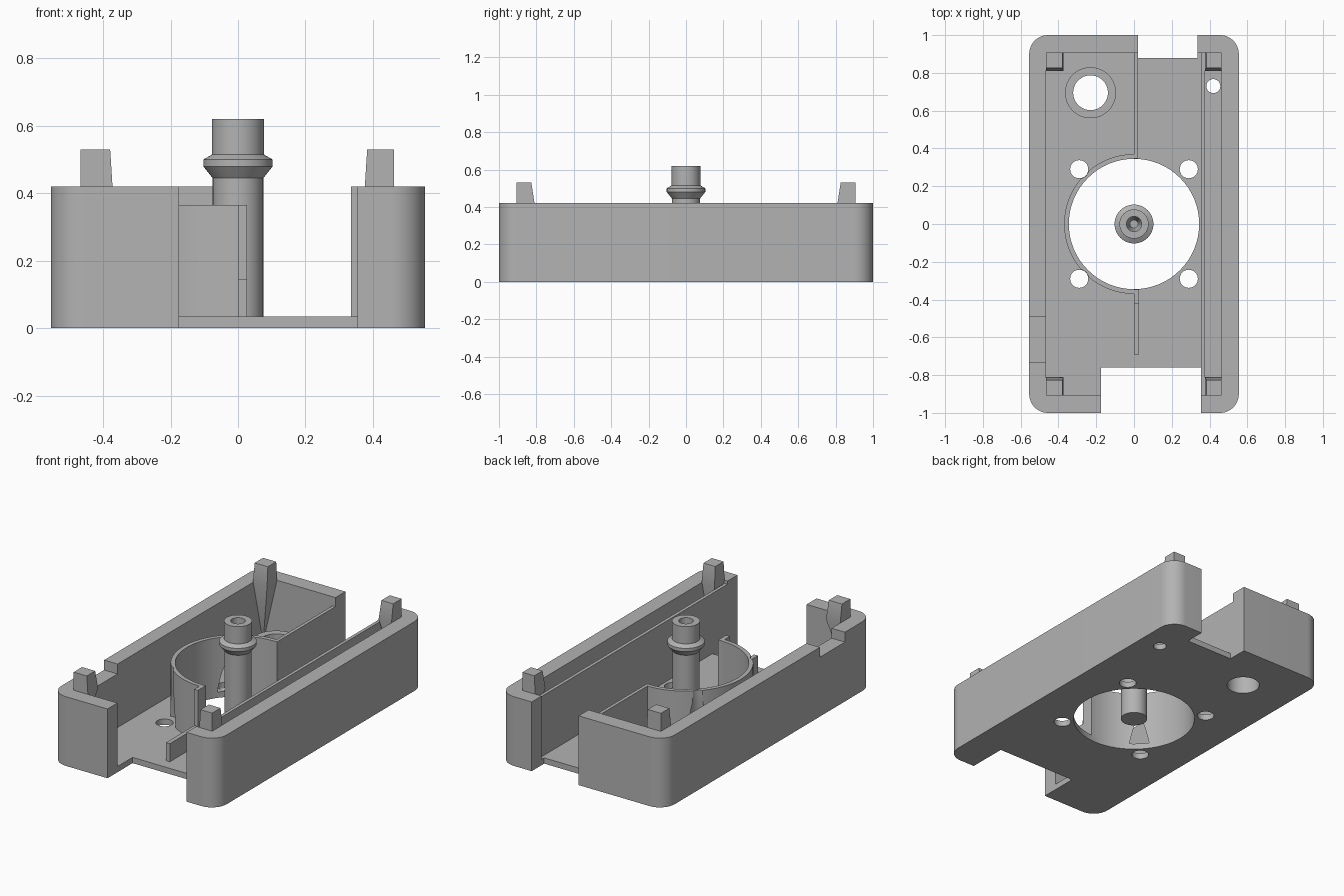
import bpy, bmesh
from math import sin, cos, pi, radians

if "Cube" in bpy.data.objects:
    bpy.data.objects.remove(bpy.data.objects["Cube"], do_unlink=True)

grey = bpy.data.materials.new("plain grey")
grey.use_nodes = True
grey.diffuse_color = (0.45, 0.45, 0.45, 1)
grey.node_tree.nodes["Principled BSDF"].inputs["Base Color"].default_value = grey.diffuse_color

HEIGHT, FLOOR = 0.42, 0.035
WALL_TOP = 0.365


def make(name, bm):
    bmesh.ops.recalc_face_normals(bm, faces=bm.faces)
    mesh = bpy.data.meshes.new(name)
    bm.to_mesh(mesh)
    bm.free()
    mesh.materials.append(grey)
    ob = bpy.data.objects.new(name, mesh)
    bpy.context.collection.objects.link(ob)
    return ob


def loft(name, rings):
    """Skin a stack of equal-length closed rings and cap both ends."""
    bm = bmesh.new()
    rows = [[bm.verts.new(p) for p in ring] for ring in rings]
    n = len(rows[0])
    for a, b in zip(rows, rows[1:]):
        for i in range(n):
            j = (i + 1) % n
            bm.faces.new((a[i], a[j], b[j], b[i]))
    bm.faces.new(rows[0])
    bm.faces.new(rows[-1])
    return make(name, bm)


def prism(name, outline, z0, z1):
    return loft(name, [[(x, y, z) for x, y in outline] for z in (z0, z1)])


def box(name, x0, x1, y0, y1, z0, z1):
    return prism(name, [(x0, y0), (x1, y0), (x1, y1), (x0, y1)], z0, z1)


def circle(r, x=0, y=0, n=64):
    return [(x + r * cos(2 * pi * i / n), y + r * sin(2 * pi * i / n)) for i in range(n)]


def turned(name, profile, x=0, y=0, n=48):
    return loft(name, [[(px, py, z) for px, py in circle(r, x, y, n)] for r, z in profile])


def cut(ob, cutters):
    """Subtract each cutter, bake the result and discard the cutters."""
    for c in cutters:
        c.hide_render = True
        mod = ob.modifiers.new("cut", "BOOLEAN")
        mod.operation, mod.solver, mod.object = "DIFFERENCE", "EXACT", c
    bpy.context.view_layer.update()
    baked = bpy.data.meshes.new_from_object(ob.evaluated_get(bpy.context.evaluated_depsgraph_get()))
    ob.modifiers.clear()
    ob.data = baked
    for c in cutters:
        bpy.data.objects.remove(c, do_unlink=True)


# Tray: rounded block, hollowed out
R = 0.1
outline = []
for quarter, (sx, sy) in enumerate([(1, 1), (-1, 1), (-1, -1), (1, -1)]):
    for i in range(13):
        a = (quarter + i / 12) * pi / 2
        outline.append((sx * (0.555 - R) + R * cos(a), sy * (1 - R) + R * sin(a)))
tray = prism("tray", outline, 0, HEIGHT)

screws = [(sx * 0.29, sy * 0.29) for sx in (-1, 1) for sy in (-1, 1)]
cutters = [
    box("main_cavity", -0.465, 0.355, -0.905, 0.905, FLOOR, 1),
    box("side_channel", 0.375, 0.46, -0.905, 0.905, FLOOR, 1),
    box("rail_trim", 0.35, 0.38, -0.905, 0.905, 0.40, 1),
    box("front_gap", -0.175, 0.355, -1.1, -0.85, FLOOR, 1),
    box("front_floor_gap", -0.175, 0.355, -1.1, -0.76, -0.1, 0.2),
    box("back_gap", 0.02, 0.335, 0.85, 1.1, FLOOR, 1),
    box("back_floor_gap", 0.02, 0.335, 0.88, 1.1, -0.1, 0.2),
    box("side_notch", -0.6, -0.44, -0.73, -0.49, 0.36, 1),
    prism("centre_hole", circle(0.345), -0.1, 0.2),
    prism("boss_hole", circle(0.092, -0.23, 0.695), -0.1, 0.2),
    prism("channel_hole", circle(0.037, 0.42, 0.73, 32), -0.1, 0.2),
]
cutters += [prism("screw_hole", circle(0.048, x, y, 32), -0.1, 0.2) for x, y in screws]
cut(tray, cutters)

# Half-round wall beside the centre hole, relieved around the screws
angles = [radians(90 + 180 * i / 32) for i in range(33)]
arc = [(0.37 * cos(a), 0.37 * sin(a)) for a in angles]
arc += [(0.345 * cos(a), 0.345 * sin(a)) for a in reversed(angles)]
round_wall = prism("round_wall", arc, FLOOR - 0.003, WALL_TOP)
cut(round_wall, [turned("screw_relief", [(0.09, 0), (0.09, FLOOR), (0.05, 0.3), (0.048, 0.5)], x, y)
                 for x, y in screws if x < 0])

# Straight dividers that continue the half-round wall
dividers = [
    box("back_divider", 0, 0.02, 0.346, 0.91, FLOOR - 0.003, WALL_TOP),
    box("front_divider", 0, 0.026, -0.42, -0.346, FLOOR - 0.003, WALL_TOP),
    box("low_divider", 0, 0.026, -0.69, -0.42, FLOOR - 0.003, 0.145),
]

# Ring boss in the back corner
boss = turned("ring_boss", [(0.135, FLOOR - 0.003), (0.135, 0.17)], -0.23, 0.695)
cut(boss, [turned("boss_bore", [(0.092, -0.1), (0.092, 0.5)], -0.23, 0.695, 64)])

# Centre post with a collar and a hollow tip
post = turned("centre_post", [
    (0.075, 0), (0.075, 0.445), (0.103, 0.48), (0.103, 0.5), (0.077, 0.515),
    (0.077, 0.62), (0.04, 0.62), (0.04, 0.5), (0.02, 0.44), (0.02, 0.3)])

# Corner tabs, each tapering down into its corner
tabs = []
for side, x_wall, reach in (("right", -0.467, 0.095), ("left", 0.462, 0.086)):
    dx = 1 if x_wall < 0 else -1
    for end, sy in (("front", -1), ("back", 1)):
        rings = []
        for z, w, d in ((FLOOR, 0.006, 0.006), (HEIGHT, reach, 0.097), (0.53, reach - 0.007, 0.08)):
            x1, y0, y1 = x_wall + dx * w, sy * 0.907, sy * (0.907 - d)
            rings.append([(x_wall, y0, z), (x1, y0, z), (x1, y1, z), (x_wall, y1, z)])
        tabs.append(loft(f"{end}_{side}_tab", rings))

# Smooth the round surfaces, keep hard edges
bpy.ops.object.select_all(action="DESELECT")
for ob in [tray, round_wall, boss, post] + dividers + tabs:
    ob.select_set(True)
    bpy.context.view_layer.objects.active = ob
bpy.ops.object.shade_smooth_by_angle(angle=radians(25))
